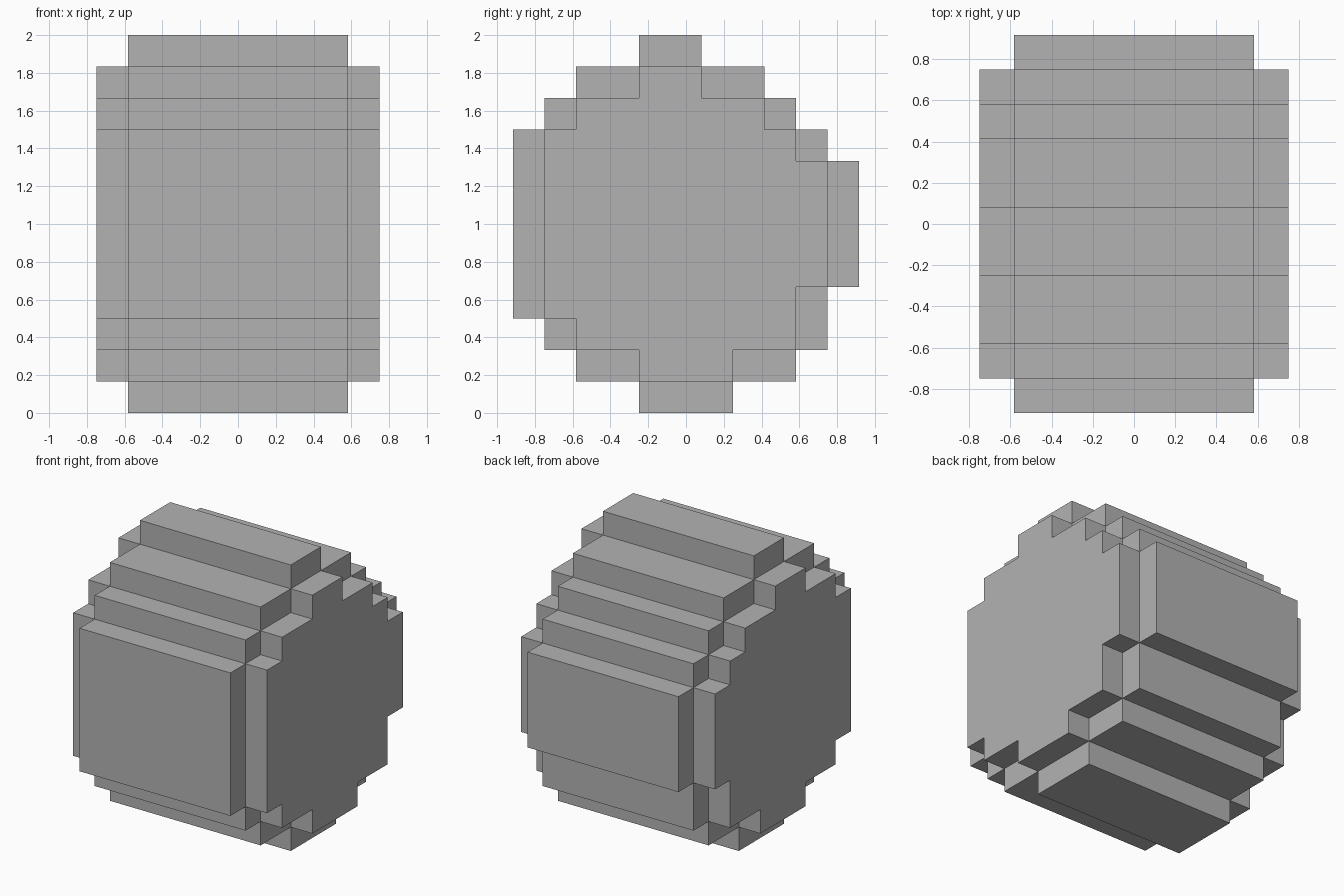
import bpy, bmesh, math
from mathutils import Vector

cube = bpy.data.objects.get("Cube")
if cube:
    bpy.data.objects.remove(cube, do_unlink=True)

UNIT = 1 / 6      # size of one block
HALF_CORE = 3     # the stepped drum reaches this many blocks from the middle

# First and last block along y for each layer, from the bottom up
layers = [(-1, 1), (-3, 3), (-4, 4), (-5, 4)] + [(-5, 5)] * 4 \
    + [(-5, 4), (-4, 3), (-3, 2), (-1, 0)]
core = {(y, z) for z, (a, b) in enumerate(layers) for y in range(a, b + 1)}

# The end panels are the core profile pulled in by one block all round
panel = {(y, z) for y, z in core
         if {(y + 1, z), (y - 1, z), (y, z + 1), (y, z - 1)} <= core}

solid = {(x, y, z) for x in range(-HALF_CORE, HALF_CORE + 1) for y, z in core}
solid |= {(x, y, z) for x in (-HALF_CORE - 1, HALF_CORE + 1) for y, z in panel}

# Skin the blocks: one square wherever a block meets open air
bm = bmesh.new()
for cell in solid:
    centre = Vector(cell) + Vector((0, 0, 0.5))
    for axis in range(3):
        for sign in (-1, 1):
            n = Vector((0, 0, 0))
            n[axis] = sign
            if tuple(int(c + d) for c, d in zip(cell, n)) in solid:
                continue
            u = Vector((n.y, n.z, n.x))
            v = n.cross(u)
            corners = [-u - v, u - v, u + v, v - u]
            bm.faces.new([bm.verts.new((centre + (n + c) / 2) * UNIT)
                          for c in corners])

# Weld the squares and merge them into large flat faces
bmesh.ops.remove_doubles(bm, verts=bm.verts, dist=0.001)
bmesh.ops.dissolve_limit(bm, angle_limit=math.radians(1),
                         verts=bm.verts, edges=bm.edges)
mesh = bpy.data.meshes.new("stepped_block")
bm.to_mesh(mesh)
bm.free()

# Plain grey
grey = bpy.data.materials.new("grey")
grey.use_nodes = True
colour = (0.45, 0.45, 0.45, 1)
grey.diffuse_color = colour
grey.node_tree.nodes["Principled BSDF"].inputs["Base Color"].default_value = colour
mesh.materials.append(grey)

block = bpy.data.objects.new("stepped_block", mesh)
bpy.context.collection.objects.link(block)
